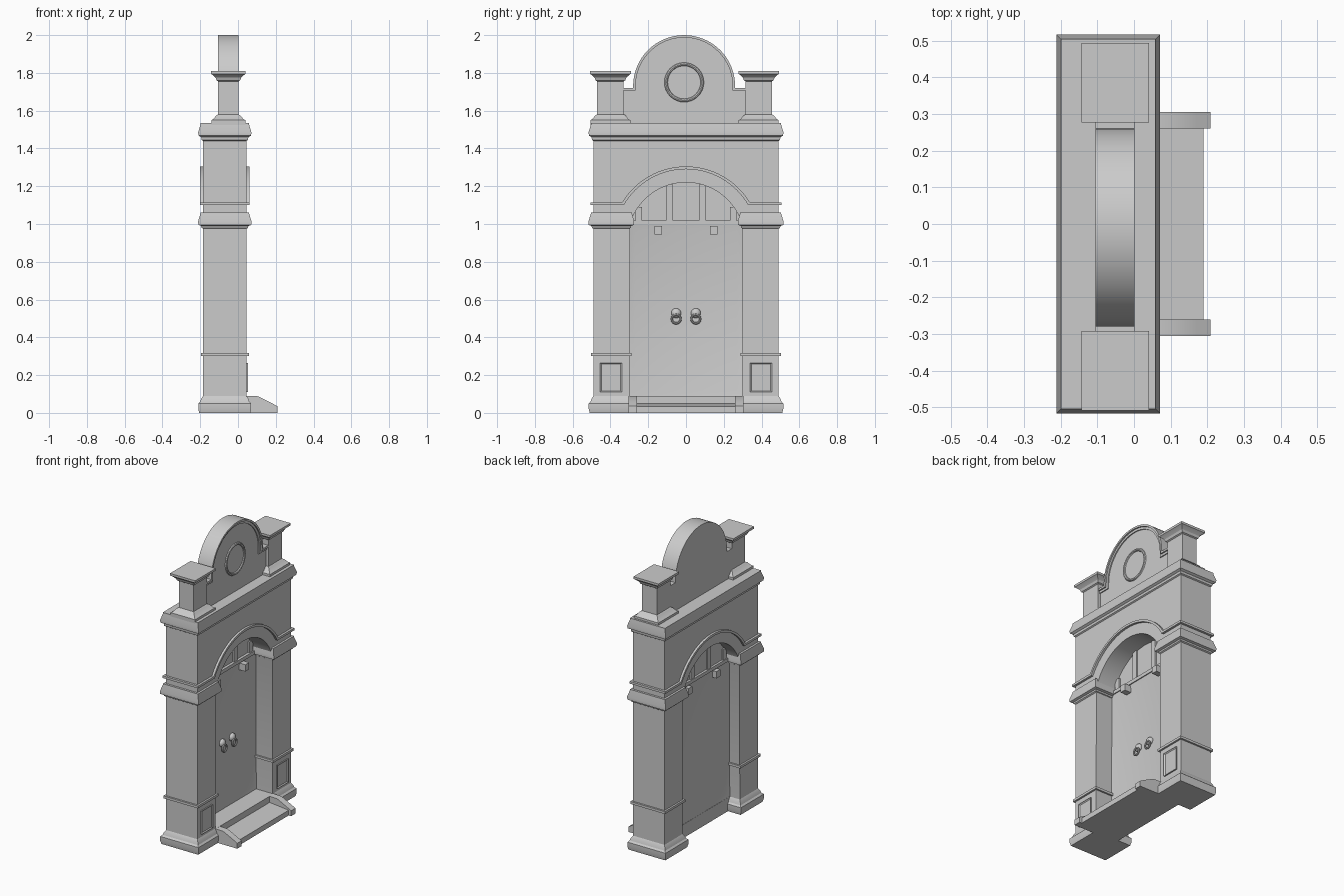
import bpy, bmesh, math
from mathutils import Vector, Matrix

if "Cube" in bpy.data.objects:
    bpy.data.objects.remove(bpy.data.objects["Cube"], do_unlink=True)

GREY = (0.6, 0.6, 0.6, 1)
stone = bpy.data.materials.new("grey_stone")
stone.use_nodes = True
stone.diffuse_color = GREY
stone.node_tree.nodes["Principled BSDF"].inputs["Base Color"].default_value = GREY
parts = []


def finish(name, bm):
    bmesh.ops.recalc_face_normals(bm, faces=bm.faces[:])
    mesh = bpy.data.meshes.new(name)
    bm.to_mesh(mesh)
    bm.free()
    mesh.materials.append(stone)
    ob = bpy.data.objects.new(name, mesh)
    bpy.context.collection.objects.link(ob)
    parts.append(ob)
    return ob


def extrude_x(name, outline, x0, x1):
    """Prism from a (y, z) outline running along x."""
    bm = bmesh.new()
    face = bm.faces.new([bm.verts.new((x0, y, z)) for y, z in outline])
    new = bmesh.ops.extrude_face_region(bm, geom=[face])["geom"]
    moved = [g for g in new if isinstance(g, bmesh.types.BMVert)]
    bmesh.ops.translate(bm, verts=moved, vec=(x1 - x0, 0, 0))
    return finish(name, bm)


def loft(name, xs, ys, profile):
    """Stacked rectangles; profile is (height, outward offset)."""
    bm = bmesh.new()
    rings = []
    for z, d in profile:
        (x0, x1), (y0, y1) = (xs[0] - d, xs[1] + d), (ys[0] - d, ys[1] + d)
        rings.append([bm.verts.new((x, y, z)) for x, y in
                      ((x0, y0), (x1, y0), (x1, y1), (x0, y1))])
    for a, b in zip(rings, rings[1:]):
        for i in range(4):
            j = (i + 1) % 4
            bm.faces.new((a[i], a[j], b[j], b[i]))
    bm.faces.new(rings[0])
    bm.faces.new(rings[-1])
    return finish(name, bm)


def box(name, xs, ys, zs):
    return loft(name, xs, ys, [(zs[0], 0), (zs[1], 0)])


def recess(ob, border, depth, both=False):
    """Inset the +x face (and the -x face) and push it inwards."""
    bm = bmesh.new()
    bm.from_mesh(ob.data)
    for s in ((1, -1) if both else (1,)):
        face = next(f for f in bm.faces if f.normal.x * s > 0.9)
        bmesh.ops.inset_region(bm, faces=[face], thickness=border)
        bmesh.ops.translate(bm, verts=face.verts[:], vec=(-s * depth, 0, 0))
    bm.to_mesh(ob.data)
    bm.free()


def ring(name, centre, major, minor):
    """Torus standing in the y-z plane."""
    bpy.ops.mesh.primitive_torus_add(
        major_radius=major, minor_radius=minor, major_segments=32,
        minor_segments=8, location=centre, rotation=(0, math.pi / 2, 0))
    ob = bpy.context.object
    ob.name = name
    ob.data.materials.append(stone)
    parts.append(ob)


def arc(r, cy, cz, base, n=32):
    """Arc from +y to -y, starting and ending at height base."""
    a = math.asin((base - cz) / r)
    return [(cy + r * math.cos(t), cz + r * math.sin(t))
            for t in (a + (math.pi - 2 * a) * i / n for i in range(n + 1))]


WALL = (-0.185, 0.045)
ARCH_Z = 0.91

# Gateway wall with the arched opening
opening = arc(0.31, 0, ARCH_Z, 1.0)
extrude_x("gate_wall", [(0.49, 0), (0.49, 1.47), (-0.49, 1.47), (-0.49, 0), (-0.3, 0)]
          + opening[::-1] + [(0.3, 0)], *WALL)

# Mouldings, panels and pedestals on both sides
for s, side in ((1, "left"), (-1, "right")):
    ys = sorted((s * 0.3, s * 0.49))
    loft(side + "_pillar_base", WALL, ys,
         [(0, 0.02), (0.02, 0.025), (0.05, 0.025), (0.06, 0.015), (0.075, 0.01), (0.09, 0)])
    loft(side + "_pillar_band", WALL, ys, [(0.302, 0.012), (0.318, 0.012)])
    loft(side + "_capital", WALL, ys,
         [(0.975, 0), (0.98, 0.008), (0.99, 0.01), (0.995, 0.025), (1.015, 0.026),
          (1.055, 0.014), (1.062, 0.014)])
    panel = box(side + "_pillar_panel", (0.04, 0.053), sorted((s * 0.34, s * 0.455)), (0.11, 0.265))
    recess(panel, 0.01, 0.006)

    cy = s * 0.3925 - 0.0075
    loft(side + "_pedestal", (-0.105, 0.003), (cy - 0.07, cy + 0.07),
         [(1.525, 0.036), (1.55, 0.036), (1.555, 0.026), (1.575, 0.01), (1.58, 0),
          (1.755, 0), (1.76, 0.008), (1.775, 0.014), (1.79, 0.03), (1.795, 0.038), (1.81, 0.038)])

# Main cornice
loft("cornice", WALL, (-0.49, 0.49),
     [(1.44, 0), (1.445, 0.008), (1.46, 0.01), (1.468, 0.024), (1.485, 0.026),
      (1.525, 0.014), (1.535, 0.014)])

# Raised arch moulding with level ends
outer = arc(0.395, 0, ARCH_Z, 1.115)
inner = arc(0.38, 0, ARCH_Z, 1.1)
extrude_x("arch_moulding", [(0.505, 1.1), (0.505, 1.115)] + outer
          + [(-0.505, 1.115), (-0.505, 1.1)] + inner[::-1], -0.2, 0.06)


# Curved pediment with a stepped rim and round medallion
def crest(d):
    pts = arc(0.27 - d, -0.01, 1.73, 1.73)
    return [(0.315, 1.72 - d), (0.26 - d, 1.72 - d)] + pts + [(-0.28 + d, 1.72 - d), (-0.335, 1.72 - d)]


extrude_x("pediment", [(0.315, 1.52)] + crest(0) + [(-0.335, 1.52)], -0.105, -0.014)
extrude_x("pediment_rim_outer", crest(0) + crest(0.013)[::-1], -0.02, 0.002)
extrude_x("pediment_rim_inner", crest(0.012) + crest(0.028)[::-1], -0.02, -0.007)
ring("medallion_ring", (-0.014, -0.01, 1.75), 0.096, 0.009)

# Door leaf, handles and door blocks
door = box("door", (-0.112, -0.075), (-0.302, 0.302), (0.085, 1.0))
recess(door, 0.045, 0.008, both=True)
for s, side in ((1, "left"), (-1, "right")):
    y = s * 0.052
    bm = bmesh.new()
    bmesh.ops.create_uvsphere(bm, u_segments=16, v_segments=10, radius=0.026,
                              matrix=Matrix.Translation((-0.08, y, 0.528)) @ Matrix.Diagonal((0.8, 1, 1, 1)))
    finish(side + "_handle_boss", bm)
    ring(side + "_handle_ring", (-0.062, y, 0.497), 0.023, 0.006)
    box(side + "_door_block", (-0.135, -0.035), (s * 0.147 - 0.02, s * 0.147 + 0.02), (0.945, 0.99))

# Fanlight over the door
extrude_x("fanlight_pane", opening, -0.1, -0.088)
box("fanlight_rail", (-0.115, -0.07), (-0.298, 0.298), (0.995, 1.018))
for y, top in ((-0.25, 1.09), (-0.088, 1.21), (0.088, 1.21), (0.25, 1.09)):
    box("fanlight_bar", (-0.11, -0.077), (y - 0.018, y + 0.018), (1.0, top))

# Threshold and step with sloping cheeks
box("threshold", (-0.112, 0.05), (-0.302, 0.302), (0, 0.09))
extrude = [(0.04, 0), (0.19, 0), (0.19, 0.035), (0.04, 0.05)]
bands = [("step_tread", -0.262, 0.262, extrude)]
cheek = [(0.04, 0), (0.208, 0), (0.208, 0.036), (0.17, 0.056), (0.105, 0.088), (0.04, 0.09)]
bands += [("left_step_cheek", 0.26, 0.305, cheek), ("right_step_cheek", -0.305, -0.26, cheek)]
for name, y0, y1, outline in bands:
    bm = bmesh.new()
    face = bm.faces.new([bm.verts.new((x, y0, z)) for x, z in outline])
    new = bmesh.ops.extrude_face_region(bm, geom=[face])["geom"]
    bmesh.ops.translate(bm, verts=[g for g in new if isinstance(g, bmesh.types.BMVert)],
                        vec=Vector((0, y1 - y0, 0)))
    finish(name, bm)

# Smooth curves, keep edges crisp
bpy.ops.object.select_all(action="DESELECT")
for ob in parts:
    ob.select_set(True)
bpy.context.view_layer.objects.active = parts[0]
bpy.ops.object.shade_smooth_by_angle(angle=math.radians(25))
